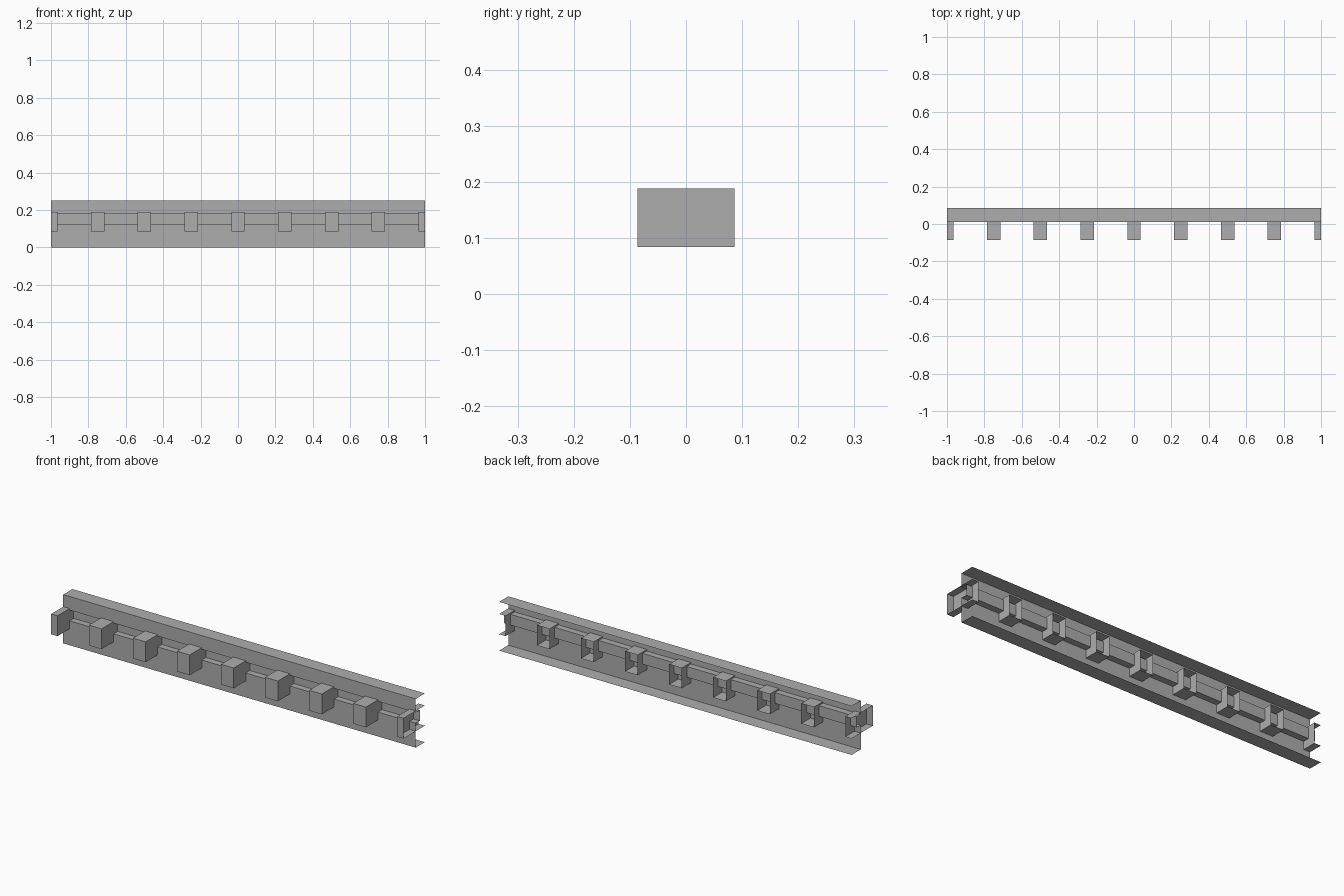
import bpy
import bmesh

cube = bpy.data.objects.get("Cube")
if cube:
    bpy.data.objects.remove(cube, do_unlink=True)

# Bare grey metal
metal = bpy.data.materials.new("grey_metal")
metal.use_nodes = True
GREY = (0.42, 0.42, 0.42, 1)
metal.diffuse_color = GREY
metal.node_tree.nodes["Principled BSDF"].inputs["Base Color"].default_value = GREY

WEB, FRONT, BACK, GROOVE = 0.012, -0.086, 0.086, 0.045
LOW, HIGH = 0.084, 0.188
HALF = 0.036


def make_object(name, bm):
    mesh = bpy.data.meshes.new(name)
    bm.to_mesh(mesh)
    bm.free()
    mesh.materials.append(metal)
    obj = bpy.data.objects.new(name, mesh)
    bpy.context.collection.objects.link(obj)
    return obj


def sweep_sheet(name, profile, x0, x1):
    """Folded sheet: a y,z profile swept along x."""
    bm = bmesh.new()
    rows = [[bm.verts.new((x, y, z)) for y, z in profile] for x in (x0, x1)]
    for i in range(len(profile) - 1):
        bm.faces.new((rows[0][i], rows[0][i + 1], rows[1][i + 1], rows[1][i]))
    return make_object(name, bm)


def bracket(name, x):
    """Sheet box open at the back, cut off flush at the rail ends."""
    x0, x1 = max(x - HALF, -1), min(x + HALF, 1)
    bm = bmesh.new()

    def quad(*pts):
        bm.faces.new([bm.verts.new(p) for p in pts])

    quad((x0, FRONT, LOW), (x1, FRONT, LOW), (x1, FRONT, HIGH), (x0, FRONT, HIGH))
    quad((x0, FRONT, HIGH), (x1, FRONT, HIGH), (x1, BACK, HIGH), (x0, BACK, HIGH))
    quad((x0, BACK, LOW), (x1, BACK, LOW), (x1, FRONT, LOW), (x0, FRONT, LOW))
    if x0 > -1:
        quad((x0, BACK, LOW), (x0, FRONT, LOW), (x0, FRONT, HIGH), (x0, BACK, HIGH))
    if x1 < 1:
        quad((x1, FRONT, LOW), (x1, BACK, LOW), (x1, BACK, HIGH), (x1, FRONT, HIGH))
    bmesh.ops.remove_doubles(bm, verts=bm.verts, dist=0.0001)
    return make_object(name, bm)


# Rail: flanged web with a shallow groove along its front
sweep_sheet("rail", [(BACK, 0), (WEB, 0), (WEB, 0.125), (GROOVE, 0.125),
                     (GROOVE, 0.18), (WEB, 0.18), (WEB, 0.25), (BACK, 0.25)], -1, 1)

# Brackets at even spacing, half ones at both ends
for i in range(9):
    bracket(f"bracket_{i + 1}", -1 + i * 0.25)
